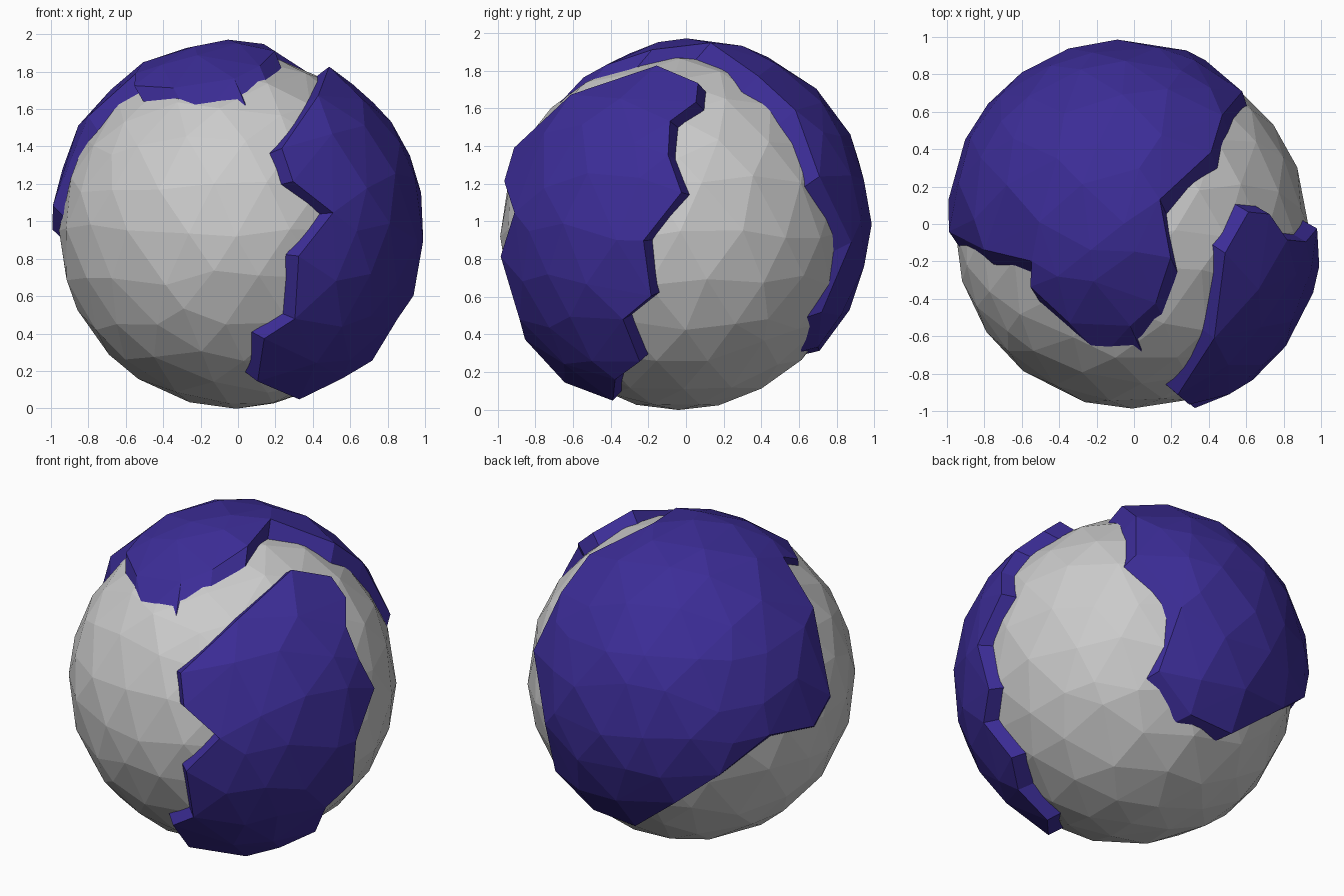
import bpy, bmesh, random
from mathutils import Vector, geometry

if "Cube" in bpy.data.objects:
    bpy.data.objects.remove(bpy.data.objects["Cube"])

C = Vector((-0.01, -0.04, 0.945))
R = 0.947
random.seed(4)

blue = bpy.data.materials.new("blue")
blue.diffuse_color = (0.045, 0.026, 0.31, 1)
blue.use_nodes = True
blue.node_tree.nodes["Principled BSDF"].inputs["Base Color"].default_value = blue.diffuse_color


def finish(bm, name, mat=None):
    me = bpy.data.meshes.new(name)
    bm.to_mesh(me)
    bm.free()
    ob = bpy.data.objects.new(name, me)
    bpy.context.collection.objects.link(ob)
    if mat:
        me.materials.append(mat)
    return ob


# Faceted globe with slightly irregular triangles
bm = bmesh.new()
bmesh.ops.create_icosphere(bm, subdivisions=3, radius=1)
for v in bm.verts:
    if v.co.z > -0.99:
        v.co += Vector([random.uniform(-0.05, 0.05) for _ in range(3)])
    v.co.normalize()
dirs = [v.co.copy() for v in bm.verts]
for v in bm.verts:
    v.co = C + R * v.co
finish(bm, "globe")


def landmass(name, coast, shift, z_stretch):
    """Raised plate: triangulated patch inside a coastline, lifted, with rim walls."""
    loop = [(Vector(p) - C).normalized() for p in coast]
    axis = sum(loop, Vector()).normalized()
    u = axis.orthogonal().normalized()
    w = axis.cross(u)

    def flat(n):
        k = 1 + n.dot(axis)
        return Vector((n.dot(u) / k, n.dot(w) / k))

    def unflat(q):
        s = q.length_squared
        return (2 * q.x * u + 2 * q.y * w + (1 - s) * axis) / (1 + s)

    # globe vertices well away from the coastline become inner points
    rim = []
    for a, b in zip(loop, loop[1:] + loop[:1]):
        rim += [a.lerp(b, t / 4) for t in range(4)]
    inner = [n for n in dirs if n.dot(axis) > -0.5
             and min((n - r).length for r in rim) > 0.11]
    pts = [flat(n) for n in loop + inner]
    cdt = geometry.delaunay_2d_cdt(pts, [], [list(range(len(loop)))], 1, 1e-5)

    bm = bmesh.new()
    vs = [bm.verts.new(C + R * unflat(q)) for q in cdt[0]]
    for f in cdt[2]:
        bm.faces.new([vs[i] for i in f])
    bmesh.ops.delete(bm, geom=[v for v in bm.verts if not v.link_faces], context='VERTS')
    top = list(bm.verts)
    edges = [e for e in bm.edges if e.is_boundary]
    skirt = bmesh.ops.extrude_edge_only(bm, edges=edges)["geom"]
    for v in skirt:
        if isinstance(v, bmesh.types.BMVert):
            v.co = C + (v.co - C) * 0.985
    for v in top:
        v.co += Vector(shift)
        v.co.z += (z_stretch - 1) * (v.co.z - C.z)
    bmesh.ops.recalc_face_normals(bm, faces=bm.faces)
    bm.faces.ensure_lookup_table()
    f = bm.faces[0]
    if f.normal.dot(f.calc_center_median() - C) < 0:
        bmesh.ops.reverse_faces(bm, faces=bm.faces)
    finish(bm, name, blue)


# Right-hand landmass
landmass("right_continent", [
    (.55, .11, 1.70), (.42, -.11, 1.78), (.36, -.56, 1.63), (.17, -.87, 1.37),
    (.23, -.92, 1.20), (.44, -.86, 1.04), (.26, -.94, .82), (.24, -.84, .50),
    (.075, -.81, .40), (.04, -.60, .18), (.26, -.34, .10), (.49, -.33, .20),
    (.65, -.20, .29), (.79, -.29, .50), (.87, -.14, .62), (.92, -.18, .90),
    (.90, .02, 1.14), (.85, -.05, 1.33), (.75, -.04, 1.50), (.67, .10, 1.61)],
    (.065, -.045, 0), 1.05)

# Landmass over the top and back
landmass("top_continent", [
    (.176, .05, 1.86), (.235, -.26, 1.83), (.155, -.50, 1.75), (.02, -.625, 1.69),
    (.09, -.79, 1.54), (-.04, -.86, 1.43), (-.13, -.79, 1.51), (-.305, -.61, 1.64),
    (-.52, -.42, 1.66), (-.51, -.28, 1.72), (-.77, -.22, 1.50), (-.945, -.12, 1.03),
    (-.95, .05, .905), (-.86, .37, .945), (-.66, .59, .74), (-.43, .70, .54), (-.10, .63, .28),
    (.20, .62, .30), (.456, .64, .48), (.42, .80, .84), (.62, .63, 1.18),
    (.51, .50, 1.52), (.46, .31, 1.71)],
    (-.04, .08, .05), 1.03)
